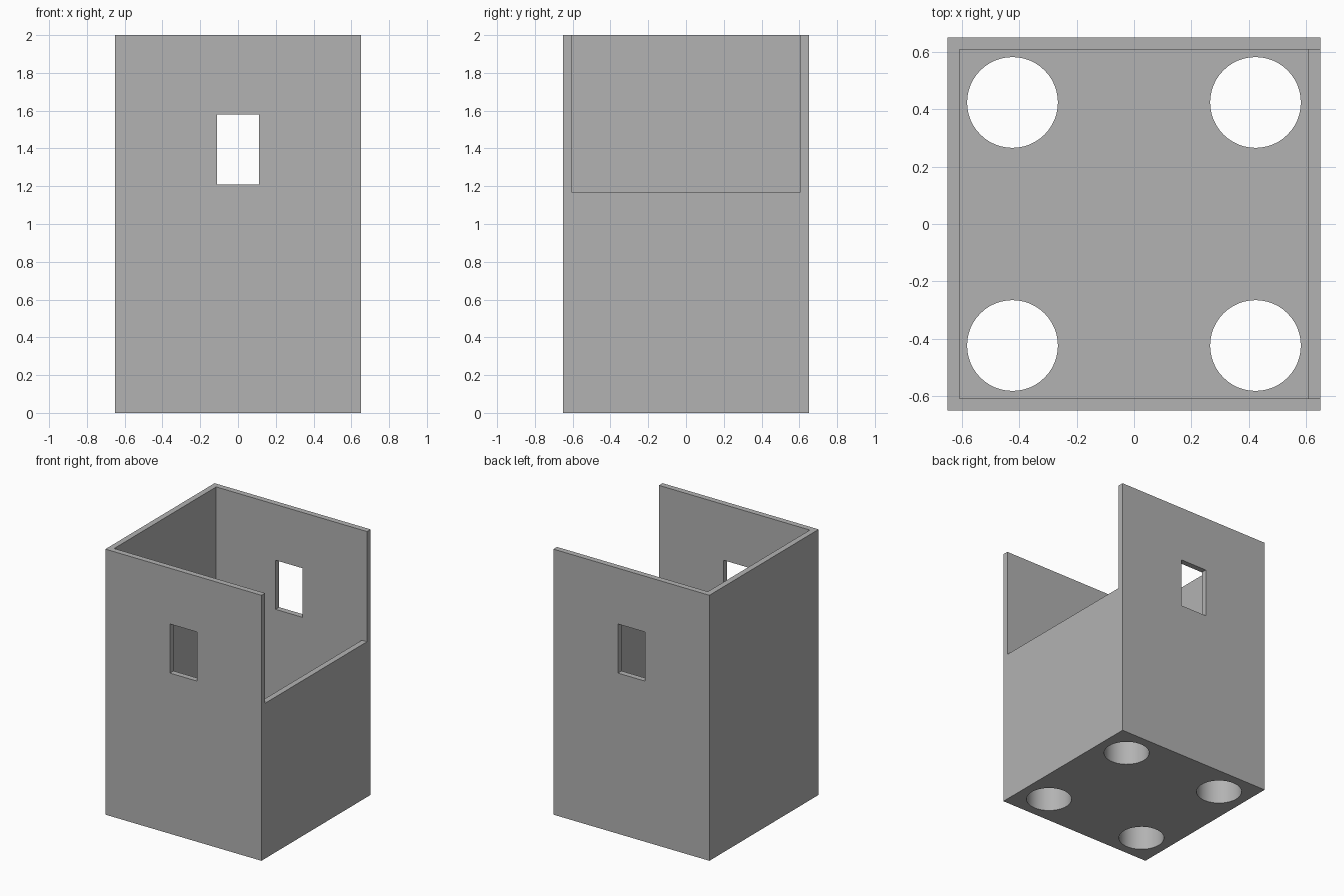
import bpy
import math

# Main dimensions
HALF, HEIGHT, WALL = 0.65, 2.0, 0.043
INNER = HALF - WALL
FLOOR = 0.25            # thickness of the base slab
OPENING = 1.17          # sill height of the open side
WINDOW_X, WINDOW_Z = 0.112, (1.21, 1.58)
HOLE_POS, HOLE_R = 0.423, 0.158

cube = bpy.data.objects.get("Cube")
if cube:
    bpy.data.objects.remove(cube, do_unlink=True)

grey = bpy.data.materials.new("plain_grey")
grey.use_nodes = True
grey.diffuse_color = (0.448, 0.448, 0.448, 1)
grey.node_tree.nodes["Principled BSDF"].inputs["Base Color"].default_value = grey.diffuse_color


def box(name, low, high):
    """Axis-aligned box between two corners."""
    centre = [(a + b) / 2 for a, b in zip(low, high)]
    bpy.ops.mesh.primitive_cube_add(size=1, location=centre)
    ob = bpy.context.object
    ob.name = name
    ob.scale = [b - a for a, b in zip(low, high)]
    bpy.ops.object.transform_apply(location=True, rotation=False, scale=True)
    ob.data.materials.append(grey)
    return ob


def cut(target, cutter):
    """Subtract the cutter and discard it."""
    mod = target.modifiers.new("cut", "BOOLEAN")
    mod.operation, mod.solver, mod.object = "DIFFERENCE", "EXACT", cutter
    bpy.context.view_layer.objects.active = target
    bpy.ops.object.modifier_apply(modifier=mod.name)
    bpy.data.objects.remove(cutter, do_unlink=True)


# Outer block, hollowed from the top
body = box("open_box", (-HALF, -HALF, 0), (HALF, HALF, HEIGHT))
cut(body, box("cavity", (-INNER, -INNER, FLOOR), (INNER, INNER, HEIGHT + 1)))

# Open upper part of the left side wall
cut(body, box("side_opening", (INNER - 0.1, -INNER, OPENING), (HALF + 1, INNER, HEIGHT + 1)))

# Window through the front and back walls
cut(body, box("window", (-WINDOW_X, -1, WINDOW_Z[0]), (WINDOW_X, 1, WINDOW_Z[1])))

# Four round holes through the base
for sx in (-1, 1):
    for sy in (-1, 1):
        bpy.ops.mesh.primitive_cylinder_add(
            vertices=48, radius=HOLE_R, depth=1,
            location=(sx * HOLE_POS, sy * HOLE_POS, 0))
        hole = bpy.context.object
        hole.data.materials.append(grey)
        cut(body, hole)

# Smooth hole walls, crisp box edges
bpy.ops.object.select_all(action="DESELECT")
body.select_set(True)
bpy.context.view_layer.objects.active = body
bpy.ops.object.shade_smooth_by_angle(angle=math.radians(30))
